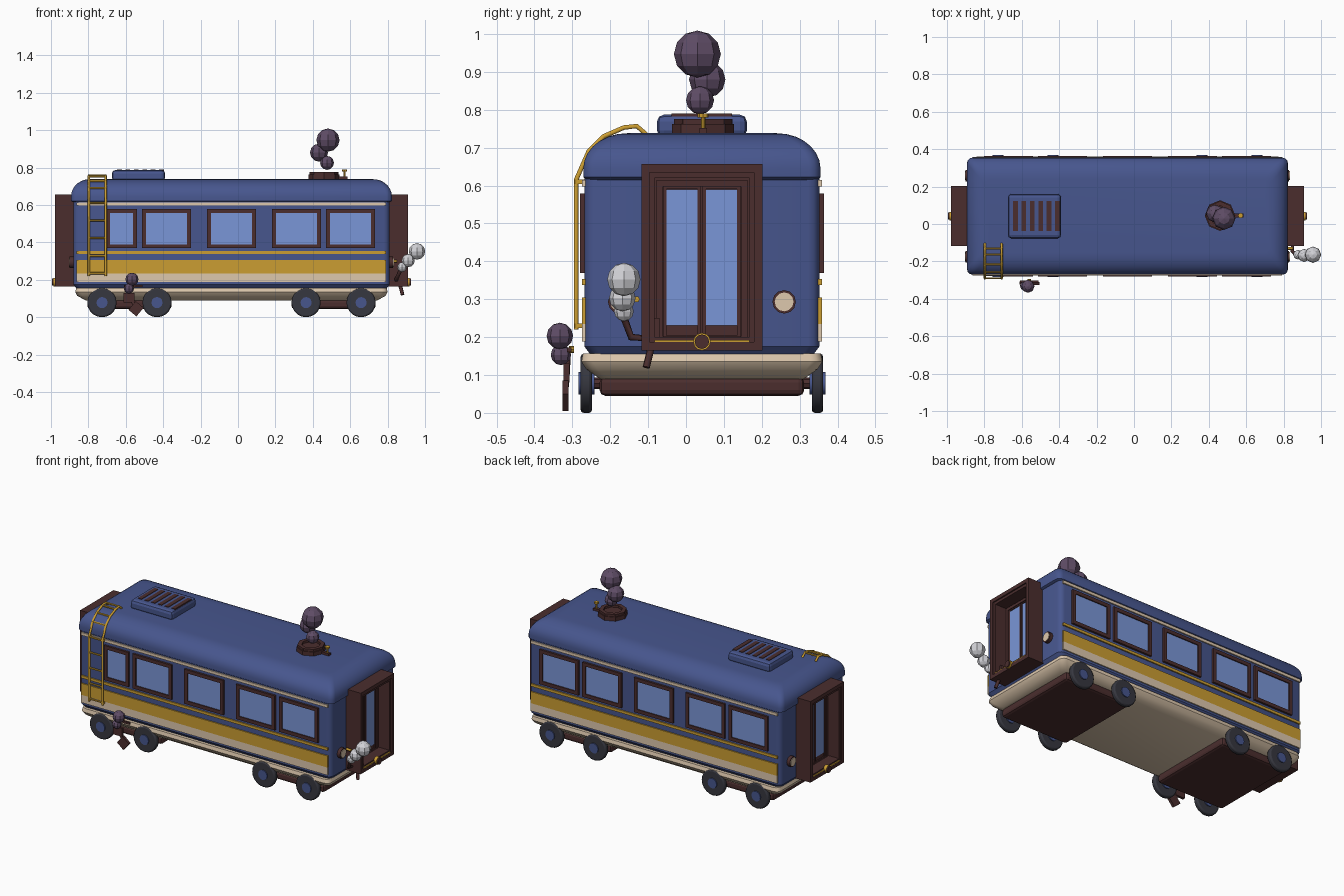
import bpy, bmesh, math
from mathutils import Matrix, Vector

cube = bpy.data.objects.get("Cube")
if cube:
    bpy.data.objects.remove(cube, do_unlink=True)

XC, YC = -0.035, 0.042   # centre of the carriage


def material(name, r, g, b):
    m = bpy.data.materials.new(name)
    m.use_nodes = True
    m.diffuse_color = (r, g, b, 1)
    m.node_tree.nodes["Principled BSDF"].inputs["Base Color"].default_value = (r, g, b, 1)
    return m


BLUE = material("coach blue", 0.063, 0.093, 0.27)
GLASS = material("window blue", 0.195, 0.305, 0.68)
GOLD = material("gold", 0.6, 0.34, 0.032)
CREAM = material("cream", 0.73, 0.58, 0.42)
BROWN = material("dark brown", 0.07, 0.027, 0.027)
TYRE = material("tyre grey", 0.037, 0.038, 0.05)
SOOT = material("purple smoke", 0.114, 0.073, 0.133)
STEAM = material("pale steam", 0.645, 0.645, 0.68)


def finish(name, bm, mat, smooth=False, bevel=0, segments=2):
    bmesh.ops.recalc_face_normals(bm, faces=bm.faces)
    me = bpy.data.meshes.new(name)
    bm.to_mesh(me)
    bm.free()
    me.materials.append(mat)
    ob = bpy.data.objects.new(name, me)
    bpy.context.collection.objects.link(ob)
    if bevel:
        mod = ob.modifiers.new("Bevel", "BEVEL")
        mod.width, mod.segments = bevel, segments
    if smooth:
        bpy.ops.object.select_all(action="DESELECT")
        ob.select_set(True)
        bpy.context.view_layer.objects.active = ob
        bpy.ops.object.shade_smooth_by_angle(angle=math.radians(35))
    return ob


def add_box(bm, loc, size):
    bmesh.ops.create_cube(bm, size=1, matrix=Matrix.Translation(loc) @ Matrix.Diagonal((*size, 1)))


def box(name, loc, size, mat, bevel=0, rot=None):
    bm = bmesh.new()
    add_box(bm, (0, 0, 0), size)
    ob = finish(name, bm, mat, bevel=bevel)
    ob.location = loc
    if rot:
        ob.rotation_euler = rot
    return ob


def ring(name, loc, w, h, t, depth, mat, turn=0):
    """Rectangular frame standing upright, its opening along y (or x when turned)."""
    bm = bmesh.new()
    for s in (-1, 1):
        add_box(bm, (s * (w - t) / 2, 0, 0), (t, depth, h))
        add_box(bm, (0, 0, s * (h - t) / 2), (w - 2 * t, depth, t))
    ob = finish(name, bm, mat)
    ob.location, ob.rotation_euler = loc, (0, 0, turn)
    return ob


def disc(name, loc, r, depth, mat, axis="Z", sides=16, r2=None, bevel=0):
    bm = bmesh.new()
    bmesh.ops.create_cone(bm, cap_ends=True, segments=sides, radius1=r,
                          radius2=r if r2 is None else r2, depth=depth)
    q = Vector((axis == "X", axis == "Y", axis == "Z")).to_track_quat("Z", "Y")
    bm.transform(Matrix.Translation(loc) @ q.to_matrix().to_4x4())
    return finish(name, bm, mat, smooth=sides > 10, bevel=bevel)


def ball(name, loc, r, mat):
    bm = bmesh.new()
    bmesh.ops.create_uvsphere(bm, u_segments=8, v_segments=6, radius=r)
    ob = finish(name, bm, mat)
    ob.location = loc
    return ob


def tube(name, points, r, mat):
    cu = bpy.data.curves.new(name, "CURVE")
    cu.dimensions, cu.bevel_depth, cu.bevel_resolution, cu.use_fill_caps = "3D", r, 1, True
    sp = cu.splines.new("POLY")
    sp.points.add(len(points) - 1)
    for p, co in zip(sp.points, points):
        p.co = (*co, 1)
    cu.materials.append(mat)
    ob = bpy.data.objects.new(name, cu)
    bpy.context.collection.objects.link(ob)
    return ob


def loft(name, levels, mat, corner):
    """Stack of round-cornered rectangles: (half x, half y, z)."""
    bm, loops = bmesh.new(), []
    for hx, hy, z in levels:
        loop = []
        for q, (sx, sy) in enumerate(((1, 1), (-1, 1), (-1, -1), (1, -1))):
            for k in range(4):
                a = math.pi / 2 * (q + k / 3)
                loop.append(bm.verts.new((XC + sx * (hx - corner) + corner * math.cos(a),
                                          YC + sy * (hy - corner) + corner * math.sin(a), z)))
        loops.append(loop)
    for lo, hi in zip(loops, loops[1:]):
        for i in range(len(lo)):
            j = (i + 1) % len(lo)
            bm.faces.new((lo[i], lo[j], hi[j], hi[i]))
    bm.faces.new(loops[0])
    bm.faces.new(loops[-1])
    return finish(name, bm, mat, smooth=True)


# Carriage shell: chassis, walls, domed roof
loft("chassis", [(0.78, 0.27, 0.09), (0.825, 0.305, 0.115), (0.835, 0.318, 0.135),
                 (0.83, 0.314, 0.157)], CREAM, 0.03)
loft("body", [(0.83, 0.295, 0.155), (0.845, 0.31, 0.175), (0.845, 0.31, 0.63)], BLUE, 0.03)
arc = [math.pi / 2 * k / 7 for k in range(8)]
loft("roof", [(0.845, 0.305, 0.615), (0.858, 0.313, 0.622)] +
     [(0.858 - 0.1 * (1 - math.cos(a)), 0.313 - 0.115 * (1 - math.cos(a)), 0.645 + 0.093 * math.sin(a))
      for a in arc], BLUE, 0.03)

# Side stripes and windows
for s, side in ((-1, "front"), (1, "back")):
    y = YC + s * 0.311
    for name, z0, z1, mat in (("upper_trim", 0.597, 0.614, CREAM), ("thin_stripe", 0.337, 0.353, GOLD),
                              ("wide_stripe", 0.235, 0.305, GOLD), ("lower_band", 0.188, 0.235, CREAM)):
        box(f"{side}_{name}", (XC, y, (z0 + z1) / 2), (1.655, 0.012, z1 - z0), mat)
    for i, (off, w) in enumerate(((-0.636, 0.262), (-0.347, 0.262), (0, 0.262), (0.347, 0.262), (0.636, 0.262))):
        if s < 0 and i == 0:      # narrow window beside the ladder
            off, w = -0.588, 0.166
        ring(f"{side}_window_frame_{i}", (XC + off, y, 0.474), w, 0.21, 0.021, 0.022, BROWN)
        box(f"{side}_window_glass_{i}", (XC + off, y, 0.474), (w - 0.03, 0.009, 0.18), GLASS)

# Wheels and bogies
for bx in (-0.58, 0.511):
    box("bogie", (bx, YC, 0.07), (0.45, 0.54, 0.05), BROWN, bevel=0.015)
    for dx in (-0.147, 0.147):
        disc("axle", (bx + dx, YC, 0.078), 0.015, 0.58, BROWN, "Y", 8)
        for s in (-1, 1):
            disc("wheel", (bx + dx, YC + s * 0.305, 0.078), 0.078, 0.03, TYRE, "Y", 20, bevel=0.008)
            disc("wheel_hub", (bx + dx, YC + s * 0.305, 0.078), 0.03, 0.042, BLUE, "Y", 12)

# End vestibules, doors, lamps and couplers
for s, side in ((1, "left"), (-1, "right")):
    def at(d, y=0, z=0):
        return (XC + s * d, YC + y, z)
    quarter = math.pi / 2
    ring(f"{side}_vestibule", at(0.89, 0, 0.411), 0.32, 0.492, 0.022, 0.106, BROWN, quarter)
    ring(f"{side}_vestibule_lining", at(0.886, 0, 0.41), 0.28, 0.45, 0.015, 0.098, BROWN, quarter)
    box(f"{side}_door", at(0.848, 0, 0.4), (0.012, 0.25, 0.44), BROWN)
    ring(f"{side}_door_frame", at(0.855, 0, 0.4), 0.24, 0.43, 0.017, 0.022, BROWN, quarter)
    for e in (-1, 1):
        ring(f"{side}_door_leaf", at(0.855, e * 0.052, 0.398), 0.1, 0.405, 0.009, 0.012, BROWN, quarter)
        box(f"{side}_door_glass", at(0.854, e * 0.053, 0.41), (0.008, 0.084, 0.36), GLASS)
        disc(f"{side}_lamp_rim", at(0.85, e * 0.217, 0.293), 0.031, 0.03, BROWN, "X", 12)
        disc(f"{side}_lamp", at(0.851, e * 0.217, 0.293), 0.025, 0.034, CREAM, "X", 12)
    box(f"{side}_step_plate", at(0.895, 0, 0.188), (0.094, 0.25, 0.008), GOLD)
    disc(f"{side}_coupler_rim", at(0.942, 0, 0.188), 0.023, 0.02, GOLD, "X", 12)
    disc(f"{side}_coupler", at(0.948, 0, 0.188), 0.019, 0.022, BROWN, "X", 12)

# Ladder bent over the roof edge
rail = [(-0.29, 0.22), (-0.29, 0.615), (-0.257, 0.69), (-0.217, 0.73), (-0.164, 0.753),
        (-0.13, 0.757), (-0.105, 0.735)]
for x in (-0.797, -0.708):
    tube("ladder_rail", [(x, y, z) for y, z in rail], 0.007, GOLD)
    for z in (0.23, 0.61):
        box("ladder_bracket", (x, -0.278, z), (0.012, 0.03, 0.012), GOLD)
rungs = [(-0.29, 0.235 + 0.094 * i) for i in range(5)] + rail[2:6]
for y, z in rungs:
    disc("ladder_rung", (-0.7525, y, z), 0.006, 0.09, GOLD, "X", 6)

# Roof vent
box("roof_vent", (-0.532, YC, 0.757), (0.284, 0.237, 0.06), BLUE, bevel=0.018)
for i in range(6):
    box("vent_slot", (-0.634 + 0.045 * i, YC, 0.786), (0.025, 0.16, 0.008), BROWN)

# Roof chimney with valve handle
disc("chimney_base", (0.46, 0.045, 0.745), 0.082, 0.035, BROWN, sides=8)
for i in range(8):
    a = math.pi / 4 * (i + 0.5)
    box("chimney_rim", (0.46 + 0.06 * math.cos(a), 0.045 + 0.06 * math.sin(a), 0.766),
        (0.022, 0.06, 0.02), BROWN, rot=(0, 0, a))
box("chimney_arm", (0.55, 0.045, 0.745), (0.07, 0.02, 0.014), BROWN)
disc("chimney_valve_stem", (0.57, 0.045, 0.76), 0.006, 0.05, GOLD, sides=8)
disc("chimney_valve_cap", (0.57, 0.045, 0.785), 0.014, 0.01, GOLD, sides=8)

# Hanging exhaust on the front
box("exhaust_box", (-0.583, -0.315, 0.105), (0.06, 0.016, 0.05), BROWN)
box("exhaust_flap", (-0.545, -0.318, 0.045), (0.055, 0.016, 0.06), BROWN, rot=(0, math.radians(40), 0))
tube("exhaust_pipe", [(-0.55, -0.318, 0.06), (-0.585, -0.314, 0.11), (-0.585, -0.312, 0.165)], 0.008, BROWN)
box("exhaust_lever", (-0.56, -0.308, 0.167), (0.1, 0.012, 0.012), BROWN)
disc("exhaust_knob", (-0.56, -0.302, 0.167), 0.009, 0.014, GOLD, "Y", 8)

# Steam pipe beside the left door
tube("steam_pipe", [(0.87, -0.165, 0.255), (0.845, -0.145, 0.2), (0.85, -0.09, 0.195),
                    (0.87, -0.095, 0.16), (0.88, -0.105, 0.12)], 0.01, BROWN)
box("steam_valve", (0.845, -0.085, 0.225), (0.05, 0.03, 0.05), BROWN)
tube("steam_pipe_lever", [(0.82, -0.13, 0.3), (0.85, -0.13, 0.3)], 0.008, GOLD)

# Smoke and steam puffs
for name, mat, puffs in (
        ("chimney_puff", SOOT, ((0.476, 0.037, 0.825, 0.037), (0.433, 0.056, 0.88, 0.048), (0.481, 0.03, 0.947, 0.062))),
        ("exhaust_puff", SOOT, ((-0.583, -0.33, 0.153, 0.027), (-0.567, -0.333, 0.203, 0.035))),
        ("steam_puff", STEAM, ((0.877, -0.164, 0.268, 0.026), (0.91, -0.168, 0.303, 0.035), (0.957, -0.164, 0.352, 0.044)))):
    for x, y, z, r in puffs:
        ball(name, (x, y, z), r, mat)
